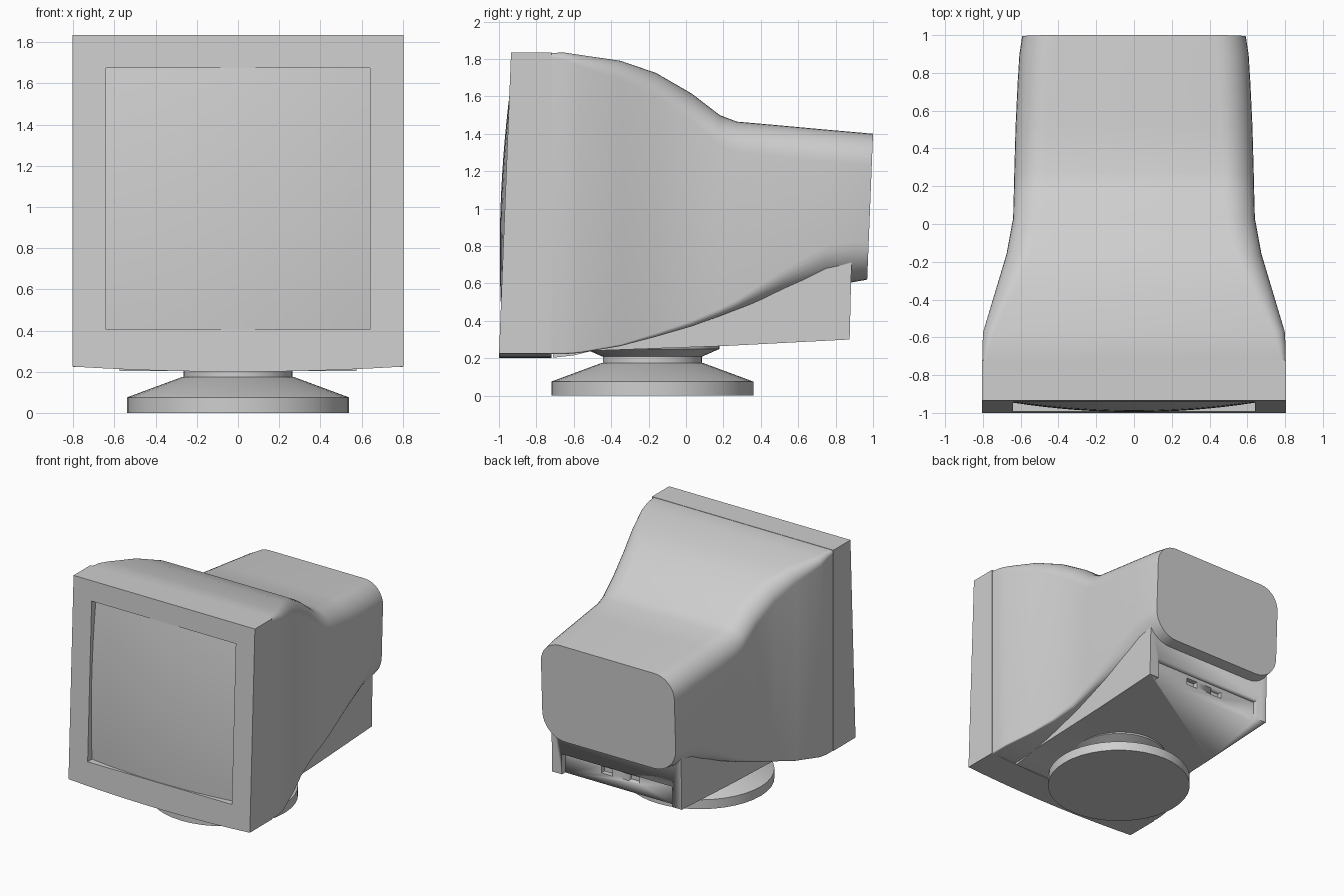
import bpy, bmesh, math

cube = bpy.data.objects.get("Cube")
if cube:
    bpy.data.objects.remove(cube, do_unlink=True)

grey = bpy.data.materials.new("light_grey_plastic")
grey.use_nodes = True
grey.diffuse_color = (0.62, 0.62, 0.62, 1)
grey.node_tree.nodes["Principled BSDF"].inputs["Base Color"].default_value = grey.diffuse_color


def finish(bm, name, angle=30):
    bmesh.ops.recalc_face_normals(bm, faces=bm.faces)
    mesh = bpy.data.meshes.new(name)
    bm.to_mesh(mesh)
    bm.free()
    ob = bpy.data.objects.new(name, mesh)
    bpy.context.collection.objects.link(ob)
    mesh.materials.append(grey)
    bpy.ops.object.select_all(action='DESELECT')
    ob.select_set(True)
    bpy.context.view_layer.objects.active = ob
    bpy.ops.object.shade_smooth_by_angle(angle=math.radians(angle))
    return ob


def loft(name, rings, cap_start=True, cap_end=True, angle=30):
    """Skin a list of closed point loops of equal length."""
    bm = bmesh.new()
    loops = [[bm.verts.new(p) for p in ring] for ring in rings]
    for a, b in zip(loops, loops[1:]):
        for i in range(len(a)):
            j = (i + 1) % len(a)
            bm.faces.new((a[i], a[j], b[j], b[i]))
    if cap_start:
        bm.faces.new(loops[0])
    if cap_end:
        bm.faces.new(loops[-1])
    return finish(bm, name, angle)


def box(name, x, y, z):
    return loft(name, [[(x[0], b, c), (x[1], b, c), (x[1], b, d), (x[0], b, d)]
                       for b in y for c, d in [z]])


def cut(target, cutter):
    mod = target.modifiers.new("cut", 'BOOLEAN')
    mod.operation = 'DIFFERENCE'
    mod.solver = 'EXACT'
    mod.object = cutter
    bpy.context.view_layer.objects.active = target
    bpy.ops.object.modifier_apply(modifier=mod.name)
    bpy.data.objects.remove(cutter, do_unlink=True)


# Bezel: tilted front frame with a crowned underside and a recessed opening
def front_y(z):
    return -1 + (z - 0.22) * 0.04


def frame_ring(w, z0, z1, crown, y_of_z):
    n = 12
    pts = []
    for i in range(n + 1):
        u = 2 * i / n - 1
        pts.append((u * w, z0 - crown * (1 - u * u)))
    pts += [(w, z1), (-w, z1)]
    return [(x, y_of_z(z), z) for x, z in pts]


outer = (0.805, 0.225, 1.835, 0.025)
inner = (0.64, 0.405, 1.675, 0)
loft("front_bezel", [
    frame_ring(*outer, lambda z: -0.72),
    frame_ring(*outer, front_y),
    frame_ring(*inner, front_y),
    frame_ring(*inner, lambda z: front_y(z) + 0.09)], cap_end=False)

# Screen: glass bulging both ways
bm = bmesh.new()
bmesh.ops.create_grid(bm, x_segments=16, y_segments=16, size=1)
for v in bm.verts:
    u, t = v.co.x, v.co.y
    z = 1.04 + 0.64 * t
    v.co = (0.643 * u, front_y(z) - 0.023 + 0.05 * u * u + 0.03 * t * t, z)
screen = finish(bm, "screen_glass", 60)
if screen.data.polygons[0].normal.y > 0:
    screen.data.flip_normals()


# Rear shell: rounded sections tapering to the tube housing
def section(y, w, z0, z1, r0, r1, lean=0.0):
    pts = []
    corners = ((w, z0, r0, -90), (w, z1, r1, 0), (-w, z1, r1, 90), (-w, z0, r0, 180))
    for x, z, r, start in corners:
        cx = x - math.copysign(r, x)
        cz = z + r if z == z0 else z - r
        for k in range(9):
            a = math.radians(start + k * 11.25)
            pz = cz + r * math.sin(a)
            pts.append((cx + r * math.cos(a), y + lean * (pz - z1), pz))
    return pts


shell = [
    (-0.73, 0.803, 0.222, 1.832, 0.01, 0.02),
    (-0.65, 0.803, 0.222, 1.834, 0.01, 0.04),
    (-0.57, 0.798, 0.228, 1.822, 0.01, 0.06),
    (-0.35, 0.732, 0.265, 1.79, 0.01, 0.10),
    (-0.16, 0.675, 0.315, 1.725, 0.02, 0.13),
    (0.03, 0.64, 0.37, 1.615, 0.03, 0.15),
    (0.18, 0.636, 0.425, 1.50, 0.04, 0.16),
    (0.27, 0.634, 0.46, 1.465, 0.05, 0.16),
    (0.52, 0.627, 0.55, 1.443, 0.12, 0.17),
    (0.75, 0.616, 0.60, 1.422, 0.20, 0.17),
    (0.90, 0.607, 0.605, 1.409, 0.22, 0.17, 0.02),
    (1.0, 0.592, 0.62, 1.40, 0.20, 0.17, 0.04),
]
loft("rear_shell", [section(*s) for s in shell])

# Lower box: side profile extruded across, with a connector bay at the back
profile = [(-0.71, 0.203), (-0.6, 0.215), (-0.5, 0.24), (0.2, 0.265),
           (0.875, 0.30), (0.887, 0.79), (-0.3, 0.6), (-0.71, 0.4)]
lower = loft("lower_box", [[(x, y, z) for y, z in profile] for x in (-0.575, 0.575)])
cut(lower, box("bay_cutter", (-0.49, 0.49), (0.83, 1.0), (0.2, 0.465)))
for x in (-0.12, 0.12):
    cut(lower, box("port_cutter", (x - 0.05, x + 0.05), (0.79, 0.9), (0.38, 0.435)))


# Swivel stand: turned disc, neck and flared socket
def circle(r, z, n=40):
    return [(r * math.cos(2 * math.pi * i / n), -0.18 + r * math.sin(2 * math.pi * i / n), z)
            for i in range(n)]


loft("swivel_base", [circle(r, z) for r, z in ((0.54, 0), (0.54, 0.075), (0.27, 0.175), (0.2, 0.178))],
     angle=18)
loft("swivel_neck", [circle(r, z) for r, z in ((0.265, 0.17), (0.265, 0.208), (0.36, 0.25), (0.36, 0.29))])
